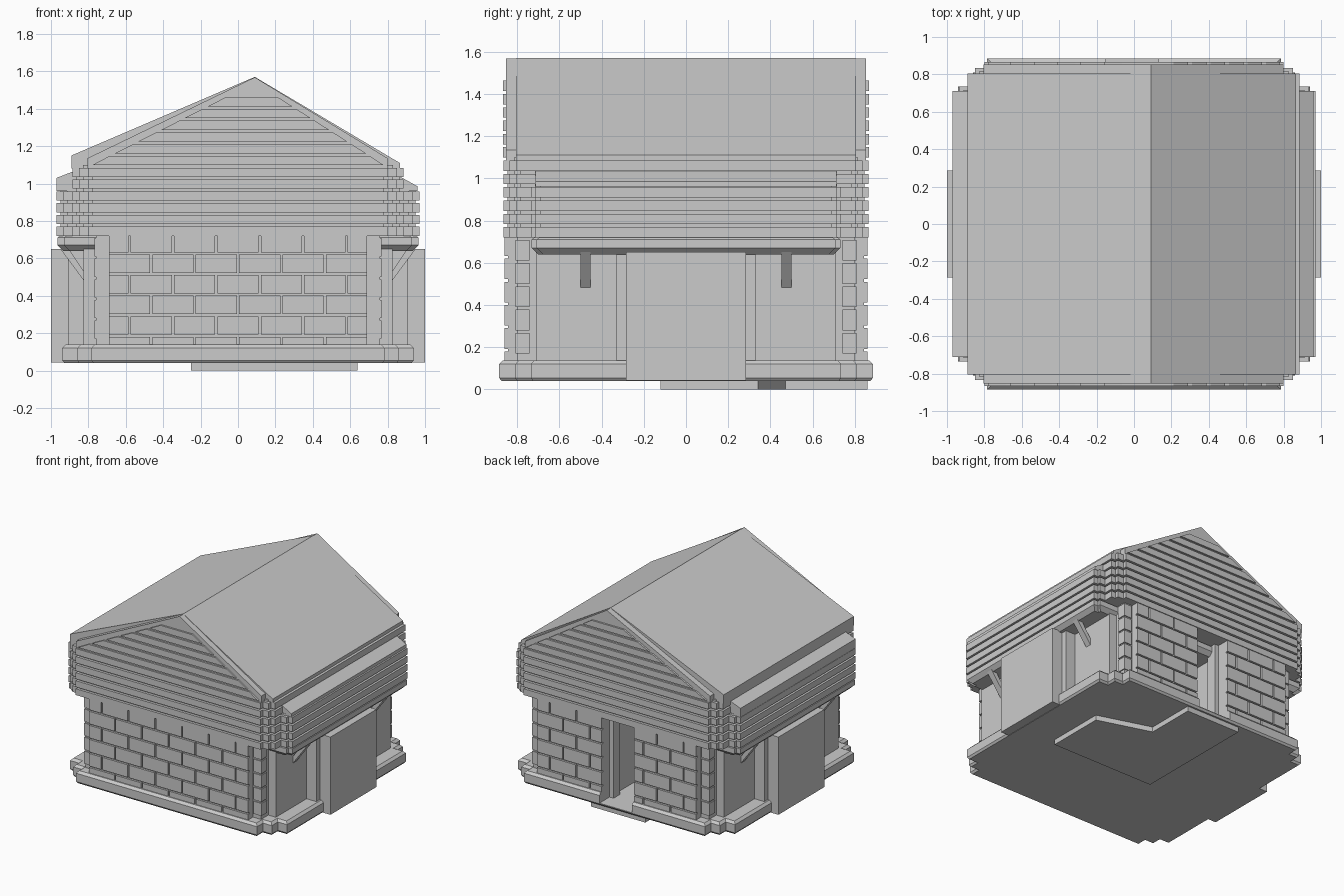
import bpy, bmesh

if "Cube" in bpy.data.objects:
    bpy.data.objects.remove(bpy.data.objects["Cube"])


def make(name, verts, faces):
    me = bpy.data.meshes.new(name)
    me.from_pydata(verts, [], faces)
    bm = bmesh.new()
    bm.from_mesh(me)
    bmesh.ops.recalc_face_normals(bm, faces=bm.faces)
    bm.to_mesh(me)
    bm.free()
    ob = bpy.data.objects.new(name, me)
    bpy.context.collection.objects.link(ob)
    return ob


def stack(name, rings):
    """Join equal-length point rings into a closed solid."""
    n = len(rings[0])
    verts = [p for r in rings for p in r]
    faces = [tuple(range(n)), tuple(range(len(verts) - n, len(verts)))]
    for k in range(len(rings) - 1):
        for i in range(n):
            j = (i + 1) % n
            faces.append((k * n + i, k * n + j, (k + 1) * n + j, (k + 1) * n + i))
    return make(name, verts, faces)


def prism(name, profile, y0, y1):
    return stack(name, [[(x, y, z) for x, z in profile] for y in (y0, y1)])


def box(name, x0, x1, y0, y1, z0, z1):
    return prism(name, [(x0, z0), (x1, z0), (x1, z1), (x0, z1)], y0, y1)


def stepped(name, steps, levels):
    """Solid with stair-stepped corners; levels are (z, inset)."""
    quad = []
    for i, (hx, hy) in enumerate(steps):
        quad.append((hx, hy))
        if i + 1 < len(steps):
            quad.append((hx, steps[i + 1][1]))
    rings = []
    for z, d in levels:
        q = [(x - d, y - d) for x, y in quad]
        ring = q + [(x, -y) for x, y in q[::-1]] + [(-x, -y) for x, y in q] \
            + [(-x, y) for x, y in q[::-1]]
        rings.append([(x, y, z) for x, y in ring])
    return stack(name, rings)


def join(name, obs):
    bpy.ops.object.select_all(action='DESELECT')
    for o in obs:
        o.select_set(True)
    bpy.context.view_layer.objects.active = obs[0]
    bpy.ops.object.join()
    obs[0].name = name


STEP, BOARD, Z0 = 0.063, 0.049, 0.72
DOOR = (-0.15, 0.13)


def siding(count):
    levels = []
    for k in range(count):
        z = Z0 + k * STEP
        levels += [(z, 0), (z + BOARD, 0), (z + BOARD, 0.02), (z + STEP, 0.02)]
    return levels


# L-shaped paving slab under the house
slab = [(-0.25, -0.12), (0.64, -0.12), (0.64, 0.34), (0.22, 0.47), (0.22, 0.86), (-0.25, 0.86)]
stack("paving_slab", [[(x, y, z) for x, y in slab] for z in (0, 0.04)])

# plinth and masonry core, with the back doorway cut out
plinth = stepped("plinth", [(0.785, 0.885), (0.86, 0.81), (0.94, 0.735)],
                 [(0.04, 0.012), (0.055, 0), (0.12, 0), (0.138, 0.018)])
walls = stepped("lower_walls", [(0.69, 0.843), (0.76, 0.80), (0.825, 0.71)],
                [(0.10, 0), (0.73, 0)])
cutter = box("door_cutter", *DOOR, 0.3, 1.0, 0.06, 0.8)
cutter.hide_render = True
for ob in (plinth, walls):
    mod = ob.modifiers.new("doorway", 'BOOLEAN')
    mod.object = cutter
    mod.solver = 'EXACT'
    bpy.context.view_layer.objects.active = ob
    bpy.ops.object.modifier_apply(modifier=mod.name)
bpy.data.objects.remove(cutter)

# raised bricks in running bond
W, H, G = 0.232, 0.11, 0.012
bricks = []
for side, spans in ((-1, [(-0.69, 0.69)]), (1, [(-0.69, DOOR[0]), (DOOR[1], 0.69)])):
    for row in range(6):
        z = max(0.138, 0.07 + row * H + G)
        top = min(0.72, 0.07 + (row + 1) * H)
        for a, b in spans:
            for c in range(8):
                x = -0.69 - (row % 2) * W / 2 + c * W
                l, r = max(a, x), min(b, x + W - G)
                if r - l > 0.02:
                    bricks.append(box("brick", l, r, *sorted((side * 0.83, side * 0.859)), z, top))
# corner quoins
for sx in (-1, 1):
    for sy in (-1, 1):
        for row in range(5):
            z = 0.17 + row * H
            bricks.append(box("quoin", *sorted((sx * 0.70, sx * 0.768)),
                              *sorted((sy * 0.74, sy * 0.808)), z, z + H - G))
join("bricks", bricks)

# doorway jambs
for x in (DOOR[0], DOOR[1] - 0.035):
    box("door_jamb", x, x + 0.035, 0.68, 0.76, 0.06, 0.72)

# side bays: frame, projecting block and braces under the overhang
for s in (-1, 1):
    box("side_frame", *sorted((s * 0.7, s * 0.91)), -0.33, 0.33, 0.05, 0.66)
    box("side_block", *sorted((s * 0.7, s * 1.0)), -0.285, 0.285, 0.042, 0.65)
    for y in (-0.475, 0.475):
        prism("brace", [(s * x, z) for x, z in
                        ((0.82, 0.475), (0.82, 0.525), (0.905, 0.65), (0.95, 0.65))],
              y - 0.024, y + 0.024)

# boarded upper storey and side overhangs
stepped("upper_siding", [(0.80, 0.865), (0.85, 0.835), (0.885, 0.805)], siding(6))
overhang = [(0.935, 0.735), (0.97, 0.712)]
stepped("overhang_siding", overhang, siding(4))
stepped("overhang_skirt", overhang, [(0.64, 0.035), (0.67, 0.004), (0.71, 0.004), (0.722, 0.02)])
prism("overhang_lid", [(-0.97, 0.96), (-0.97, 1.03), (-0.88, 1.065), (0.87, 1.035),
                       (0.96, 0.985), (0.96, 0.96)], -0.712, 0.712)

# roof with an off-centre ridge, and the narrower gable ends
prism("main_roof", [(-0.89, 1.08), (-0.89, 1.15), (0.09, 1.57), (0.865, 1.11), (0.865, 1.08)],
      -0.805, 0.805)
prism("gable_ends", [(-0.805, 1.08), (-0.805, 1.135), (0.09, 1.568), (0.80, 1.135), (0.80, 1.08)],
      -0.852, 0.852)

# gable boards narrowing towards the ridge
boards = []
for k in range(6, 12):
    z = Z0 + k * STEP
    ends = []
    for zz in (z, z + BOARD):
        t = max(0, (zz - 1.10) / 0.44)
        ends.append((-0.78 + 0.87 * t, 0.78 - 0.69 * t, zz))
    (l0, r0, a), (l1, r1, b) = ends
    boards.append(prism("board", [(l0, a), (r0, a), (r1, b), (l1, b)], -0.866, 0.866))
join("gable_boards", boards)
